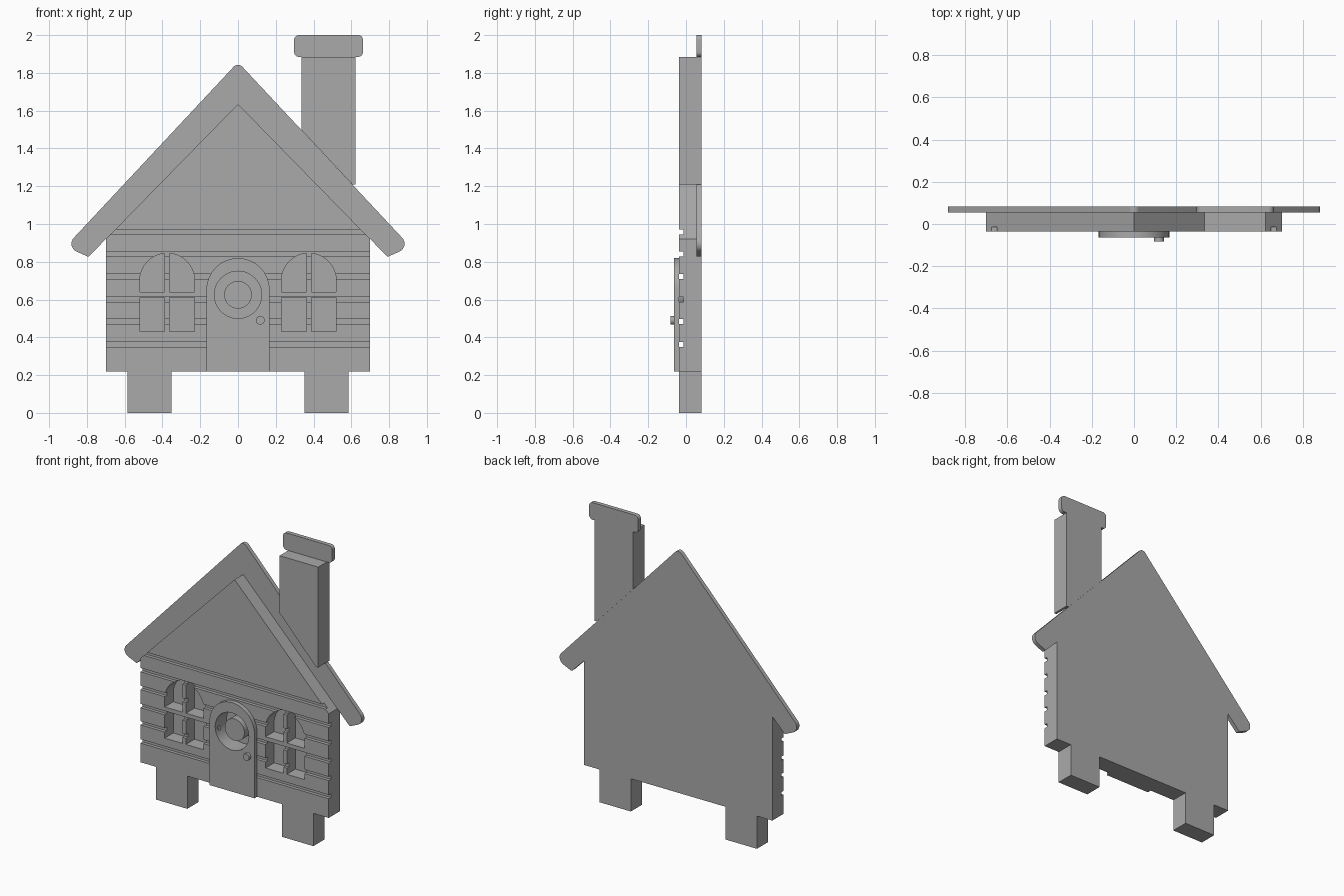
import bpy
import bmesh
from math import cos, sin, acos, pi, radians
from mathutils import Vector

cube = bpy.data.objects.get("Cube")
if cube:
    bpy.data.objects.remove(cube, do_unlink=True)

# Depth levels, front to back
KNOB, DOOR, FRONT, GROOVE, FLOOR, BACK = -0.083, -0.064, -0.036, -0.014, 0.055, 0.083

grey = bpy.data.materials.new("plain grey")
grey.use_nodes = True
grey.diffuse_color = (0.4, 0.4, 0.4, 1)
grey.node_tree.nodes["Principled BSDF"].inputs["Base Color"].default_value = (0.4, 0.4, 0.4, 1)


def prism(name, outline, y0, y1):
    """Extrude an (x, z) outline from depth y0 to depth y1."""
    bm = bmesh.new()
    face = bm.faces.new([bm.verts.new((x, y0, z)) for x, z in outline])
    out = bmesh.ops.extrude_face_region(bm, geom=[face])["geom"]
    moved = [v for v in out if isinstance(v, bmesh.types.BMVert)]
    bmesh.ops.translate(bm, verts=moved, vec=(0, y1 - y0, 0))
    bmesh.ops.recalc_face_normals(bm, faces=bm.faces)
    mesh = bpy.data.meshes.new(name)
    bm.to_mesh(mesh)
    bm.free()
    mesh.materials.append(grey)
    obj = bpy.data.objects.new(name, mesh)
    bpy.context.collection.objects.link(obj)
    return obj


def rect(x0, x1, z0, z1):
    return [(x0, z0), (x1, z0), (x1, z1), (x0, z1)]


def arc(cx, cz, r, a0, a1, n=24):
    return [(cx + r * cos(a0 + (a1 - a0) * i / n), cz + r * sin(a0 + (a1 - a0) * i / n))
            for i in range(n + 1)]


def circle(cx, cz, r, n=48):
    return arc(cx, cz, r, 0, 2 * pi, n)[:-1]


def rounded(corners, steps=6):
    """Round each (x, z, radius) corner with a circular fillet."""
    pts = []
    for i, (x, z, r) in enumerate(corners):
        p = Vector((x, z))
        if r == 0:
            pts.append((x, z))
            continue
        a = (Vector(corners[i - 1][:2]) - p).normalized()
        b = (Vector(corners[(i + 1) % len(corners)][:2]) - p).normalized()
        half = acos(a.dot(b)) / 2
        centre = p + (a + b).normalized() * r / sin(half)
        reach = r * cos(half) / sin(half)
        start, end = p + a * reach - centre, p + b * reach - centre
        for k in range(steps + 1):
            d = start.lerp(end, k / steps).normalized() * r
            pts.append(tuple(centre + d))
    return pts


def cut(target, cutter):
    """Subtract a cutter from the target."""
    mod = target.modifiers.new("cut", "BOOLEAN")
    mod.operation = "DIFFERENCE"
    mod.solver = "EXACT"
    mod.object = cutter
    bpy.context.view_layer.objects.active = target
    bpy.ops.object.modifier_apply(modifier=mod.name)


def discard(cutter):
    bpy.data.objects.remove(cutter, do_unlink=True)


# Gabled wall
wall = prism("wall", [(-0.7, 0.22), (0.7, 0.22), (0.7, 0.92), (0, 1.635), (-0.7, 0.92)], FRONT, BACK)

# Grooves between the logs
for z in (0.362, 0.484, 0.6, 0.722, 0.841, 0.958):
    groove = prism("groove_cutter", rect(-0.8, 0.8, z - 0.013, z + 0.013), -0.1, GROOVE)
    cut(wall, groove)
    discard(groove)

# Four-pane arched windows
R, GAP = 0.145, 0.013
for cx in (-0.375, 0.375):
    for s in (-1, 1):
        top = [(s * GAP, 0.64), (s * R, 0.64)]
        top += [(s * x, z) for x, z in arc(0, 0.7, R, 0, acos(GAP / R), 16)]
        low = rect(s * GAP, s * R, 0.43, 0.611)
        for shape in (top, low):
            pane = prism("pane_cutter", [(cx + x, z) for x, z in shape], -0.1, FLOOR)
            cut(wall, pane)
            discard(pane)

# Arched door with a round porthole, its centre boss and the knob
door = prism("door", [(-0.167, 0.22), (0.167, 0.22)] + arc(0, 0.652, 0.167, 0, pi, 32), DOOR, FRONT)
hole = prism("porthole_cutter", circle(0, 0.625, 0.125), -0.1, FLOOR)
cut(wall, hole)
cut(door, hole)
discard(hole)
prism("porthole_boss", circle(0, 0.625, 0.073), FRONT, FLOOR)
prism("door_knob", circle(0.118, 0.49, 0.023, 24), KNOB, DOOR)

# Legs
for side, s in (("left", 1), ("right", -1)):
    prism(side + "_leg", rect(s * 0.352, s * 0.586, 0, 0.22), FRONT, BACK)

# Thin roof band with rounded eaves and ridge
eave = [(0.913, 0.88, 0.045), (0.792, 0.826, 0.01)]
roof = [(0, 1.857, 0.03)] + eave + [(0, 1.635, 0)] + [(-x, z, r) for x, z, r in reversed(eave)]
prism("roof", rounded(roof), FLOOR, BACK)

# Chimney resting on the roof slope, with a thin cap
prism("chimney", [(0.335, 1.499), (0.605, 1.21), (0.622, 1.21), (0.622, 1.885), (0.335, 1.885)], FRONT, BACK)
cap = [(x, z, 0.025) for x, z in rect(0.297, 0.662, 1.885, 2.0)]
prism("chimney_cap", rounded(cap), FLOOR, BACK)

# Smooth the arcs, keep the edges sharp
for obj in bpy.context.collection.objects:
    if obj.type == "MESH":
        obj.select_set(True)
        bpy.context.view_layer.objects.active = obj
bpy.ops.object.shade_smooth_by_angle(angle=radians(30))
